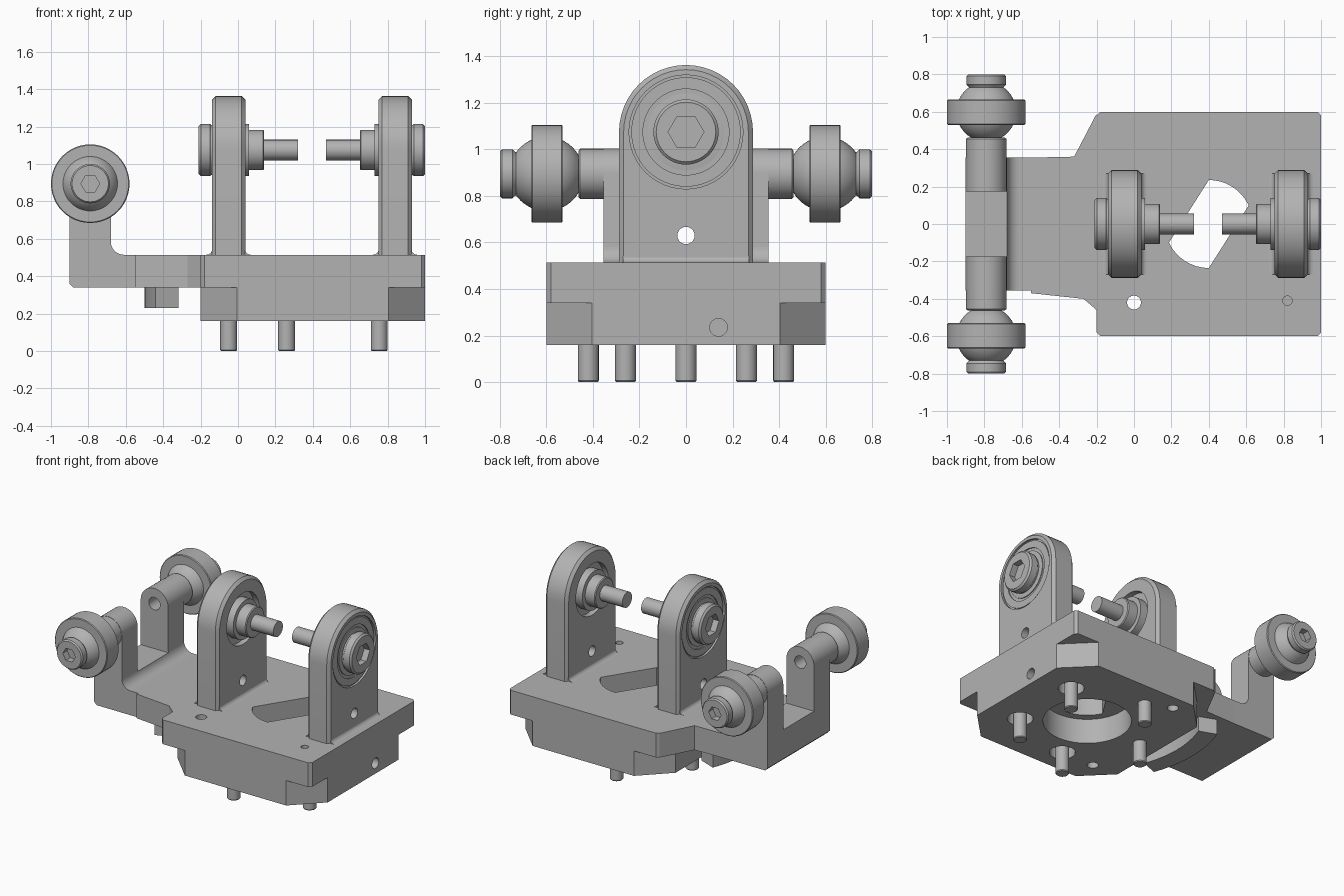
import bpy, bmesh, math
from math import sin, cos, pi, radians
from mathutils import Vector

cube = bpy.data.objects.get("Cube")
if cube:
    bpy.data.objects.remove(cube, do_unlink=True)

grey = bpy.data.materials.new("machined_grey")
grey.use_nodes = True
COLOUR = (0.45, 0.45, 0.45, 1)
grey.diffuse_color = COLOUR
grey.node_tree.nodes["Principled BSDF"].inputs["Base Color"].default_value = COLOUR
parts = []


def place(axis, u, v, a):
    """Put section coordinates u, v and axial position a into space."""
    return {"x": (a, u, v), "y": (u, a, v), "z": (u, v, a)}[axis]


def finish(bm, name):
    bmesh.ops.recalc_face_normals(bm, faces=bm.faces)
    mesh = bpy.data.meshes.new(name)
    bm.to_mesh(mesh)
    bm.free()
    obj = bpy.data.objects.new(name, mesh)
    bpy.context.collection.objects.link(obj)
    mesh.materials.append(grey)
    parts.append(obj)
    return obj


def prism(name, outline, axis, lo, hi, bevel=0):
    bm = bmesh.new()
    ends = [[bm.verts.new(place(axis, u, v, a)) for u, v in outline] for a in (lo, hi)]
    caps = [bm.faces.new(ring) for ring in ends]
    n = len(outline)
    for i in range(n):
        j = (i + 1) % n
        bm.faces.new((ends[0][i], ends[0][j], ends[1][j], ends[1][i]))
    if bevel:
        bmesh.ops.recalc_face_normals(bm, faces=bm.faces)
        rim = [e for f in caps for e in f.edges]
        bmesh.ops.bevel(bm, geom=rim, offset=bevel, segments=1, affect="EDGES")
    return finish(bm, name)


def lathe(name, profile, axis, u, v, seg=48):
    """Revolve (radius, axial position) pairs about an axis through u, v."""
    bm = bmesh.new()
    rings = [[bm.verts.new(place(axis, u + r * cos(2 * pi * k / seg),
                                 v + r * sin(2 * pi * k / seg), a))
              for k in range(seg)] for r, a in profile]
    for p, q in zip(rings, rings[1:]):
        for k in range(seg):
            m = (k + 1) % seg
            bm.faces.new((p[k], p[m], q[m], q[k]))
    bm.faces.new(rings[0])
    bm.faces.new(rings[-1])
    return finish(bm, name)


def cut(obj, *cutters):
    for c in cutters:
        c.hide_render = True
        mod = obj.modifiers.new("cut", "BOOLEAN")
        mod.operation, mod.solver, mod.object = "DIFFERENCE", "EXACT", c
    bpy.context.view_layer.update()
    dg = bpy.context.evaluated_depsgraph_get()
    mesh = bpy.data.meshes.new_from_object(obj.evaluated_get(dg))
    obj.modifiers.clear()
    obj.data = mesh
    for c in cutters:
        parts.remove(c)
        bpy.data.objects.remove(c, do_unlink=True)


def hole(axis, u, v, r, lo, hi, seg=32):
    return lathe("cutter", [(r, lo), (r, hi)], axis, u, v, seg)


def arc(u, v, r, start, end, n=12):
    steps = [radians(start + (end - start) * i / n) for i in range(n + 1)]
    return [(u + r * cos(t), v + r * sin(t)) for t in steps]


def chamfered(x0, x1, y, c):
    return [(x0 + c, -y), (x1 - c, -y), (x1, -y + c), (x1, y - c),
            (x1 - c, y), (x0 + c, y), (x0, y - c), (x0, -y + c)]


MID = 0.395          # plane between the two brackets
FLOOR, TOP = 0.34, 0.515
AXLE = 1.075         # bracket bolt height
ROLL_X, ROLL_Z = -0.79, 0.895

# Base plate with an arc-ended slot, and the cut-cornered block below
plate = prism("base_plate", chamfered(-0.2, 1.0, 0.6, 0.02), "z", FLOOR, TOP)
slot = arc(0.4, 0, 0.235, 205, 270) + arc(0.4, 0, 0.235, 25, 90)
cut(plate, prism("cutter", slot, "z", 0.2, 0.7),
    hole("z", 0, -0.42, 0.037, 0.2, 0.7), hole("z", 0.82, -0.41, 0.025, 0.45, 0.7))

block = prism("lower_block", chamfered(-0.2, 1.0, 0.6, 0.195), "z", 0.16, FLOOR)
pockets = [(0.755, 0.26), (0.755, -0.26), (0.26, -0.42)]
cut(block, hole("z", 0.4, 0, 0.29, 0.1, 0.5, 48),
    hole("z", 0, -0.42, 0.037, 0.1, 0.5), hole("z", 0.08, 0.49, 0.037, 0.1, 0.25),
    hole("x", 0.14, 0.235, 0.038, 0.9, 1.1),
    *[hole("z", x, y, 0.085, 0.1, 0.24) for x, y in pockets])

# Locating pins
for x, y in pockets + [(0.26, 0.42), (-0.05, 0)]:
    lathe("locating_pin", [(0.04, 0), (0.045, 0.006), (0.045, 0.25)], "z", x, y, 24)

# Neck and curved rail under it
prism("neck", [(-0.55, 0.355), (-0.32, 0.36), (-0.2, 0.59), (-0.2, -0.46),
               (-0.27, -0.4), (-0.55, -0.37)], "z", FLOOR, TOP)
prism("curved_rail", arc(0.4, 0, 0.9, 159, 201) + arc(0.4, 0, 0.77, 201, 159),
      "z", 0.23, FLOOR + 0.01)

# Notched upright carrying the two rollers
profile = [(-0.9, 0.36), (-0.88, FLOOR), (-0.55, FLOOR), (-0.55, TOP)]
profile += arc(-0.61, 0.585, 0.07, 270, 180, 8)
profile += arc(ROLL_X, ROLL_Z, 0.11, 0, 180, 20)
upright = prism("roller_upright", profile, "y", -0.355, 0.355)
notch = [(-1.1, 0.57), (-0.5, 0.57), (-0.5, 1.2), (-1.1, 1.2)]
cut(upright, prism("cutter", notch, "y", -0.175, 0.175),
    hole("y", ROLL_X, ROLL_Z, 0.045, -0.3, 0.3))

# Rollers: shaft, ball, tyre and socket bolt on each side
for s, side in ((1, "back"), (-1, "front")):
    def turned(name, prof):
        return lathe(side + "_" + name, [(r, s * a) for r, a in prof], "y", ROLL_X, ROLL_Z)
    turned("roller_shaft", [(0.108, 0.345), (0.108, 0.455), (0.1, 0.462)])
    turned("roller_ball", [(0.16 * sin(radians(t)), 0.6 - 0.16 * cos(radians(t)))
                           for t in range(30, 151, 8)])
    turned("roller_tyre", [(0.152, 0.53), (0.205, 0.53), (0.21, 0.535), (0.21, 0.66),
                           (0.205, 0.665), (0.152, 0.665)])
    bolt = turned("roller_bolt", [(0.08, 0.7), (0.095, 0.735), (0.105, 0.745),
                                  (0.105, 0.79), (0.097, 0.8)])
    cut(bolt, hole("y", ROLL_X, ROLL_Z, 0.05, s * 0.75, s * 0.9, 6))

# Upright brackets with bearing, socket bolt and inward pin, mirrored about MID
for s, side in ((1, "left"), (-1, "right")):
    def along(d):
        return MID + s * d

    def turned(name, prof):
        return lathe(side + "_" + name, [(r, along(d)) for r, d in prof], "x", 0, AXLE)
    outline = [(-0.288, 0.5), (0.288, 0.5)] + arc(0, AXLE, 0.288, 0, 180, 24)
    bracket = prism(side + "_bracket", outline, "x", along(0.355), along(0.535), 0.02)
    cut(bracket, hole("x", 0, AXLE, 0.245, along(0.52), along(0.6), 48),
        hole("x", 0, AXLE, 0.185, along(0.3), along(0.395), 48),
        hole("x", 0, 0.63, 0.037, along(0.3), along(0.6)))
    # Flared foot on both faces of the bracket
    for face, out in ((0.357, -1), (0.533, 1)):
        flare = [(along(face + out * 0.03 * (1 - sin(radians(t)))),
                  TOP + 0.03 * (1 - cos(radians(t)))) for t in range(0, 91, 15)]
        prism(side + "_bracket_foot", flare + [(along(face), TOP)], "y", -0.27, 0.27)
    turned("bearing_ring", [(0.185, 0.51), (0.185, 0.528), (0.235, 0.528), (0.235, 0.51)])
    turned("bearing_hub", [(0.165, 0.5), (0.165, 0.526), (0.13, 0.53)])
    bolt = turned("bracket_bolt", [(0.13, 0.515), (0.135, 0.54), (0.14, 0.545),
                                   (0.14, 0.593), (0.128, 0.605)])
    cut(bolt, hole("x", 0, AXLE, 0.077, along(0.56), along(0.7), 6))
    turned("bracket_pin", [(0.14, 0.41), (0.14, 0.335), (0.108, 0.335), (0.108, 0.262),
                           (0.102, 0.256), (0.055, 0.256), (0.055, 0.075)])

# Smooth the round faces, keep machined edges crisp
bpy.ops.object.select_all(action="DESELECT")
for p in parts:
    p.select_set(True)
bpy.context.view_layer.objects.active = parts[0]
bpy.ops.object.shade_smooth_by_angle(angle=radians(30))
